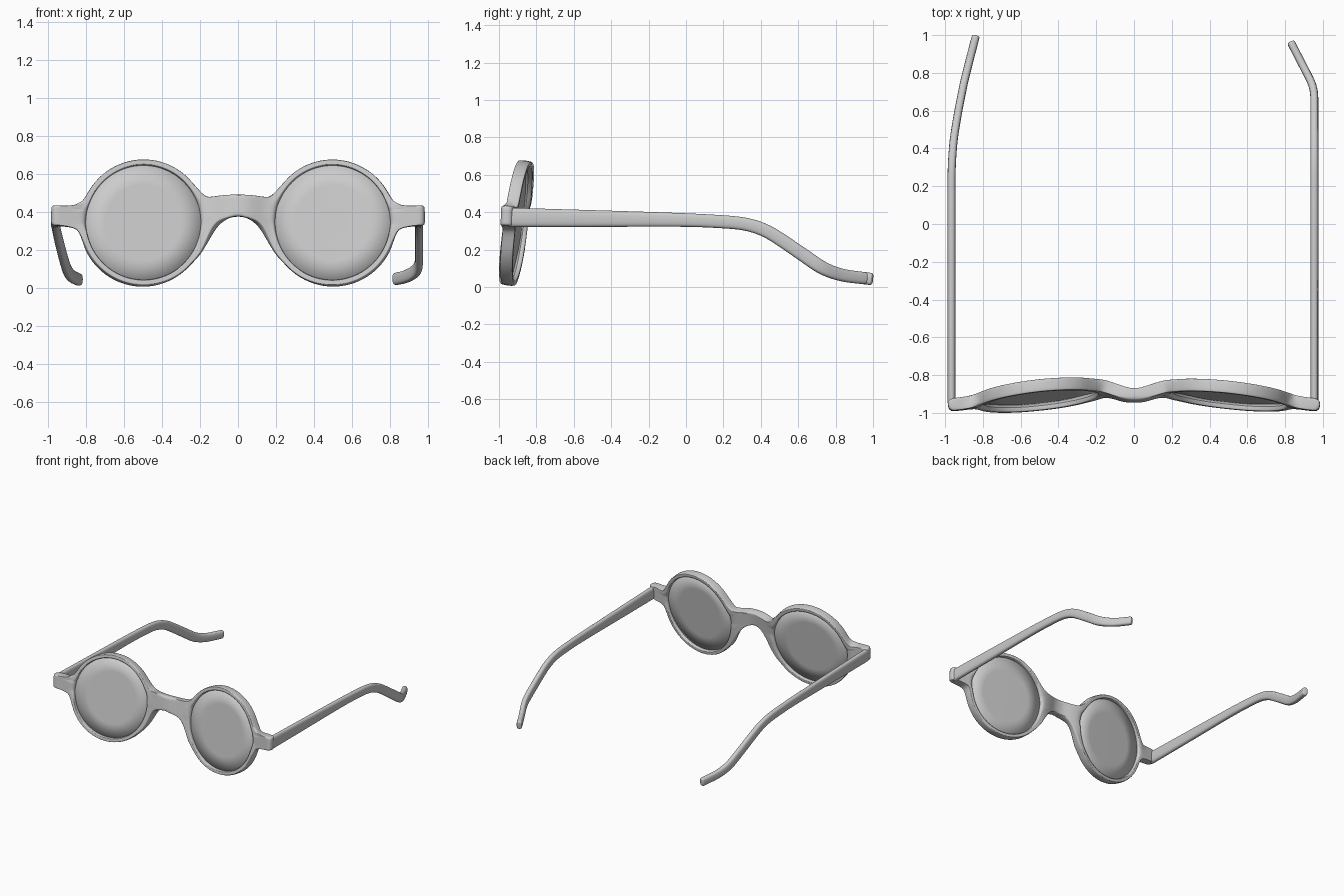
import bpy, bmesh, math
from mathutils import Vector

if "Cube" in bpy.data.objects:
    bpy.data.objects.remove(bpy.data.objects["Cube"])

CX, CZ = 0.5, 0.342          # lens centre
R_OUT, R_IN = 0.334, 0.302   # rim radii


def interp(table, v):
    if v <= table[0][0]:
        return table[0][1]
    for (a, fa), (b, fb) in zip(table, table[1:]):
        if v <= b:
            return fa + (fb - fa) * (v - a) / (b - a)
    return table[-1][1]


# Depth of the front piece: wrap along x plus forward tilt along z
WRAP = [(0, -.922), (.05, -.918), (.11, -.892), (.17, -.875), (.25, -.88),
        (.5, -.905), (.83, -.942), (.985, -.963)]


def depth(x, z):
    tilt = .155 if x < 0 else .13
    tilt += (.1425 - tilt) * max(0, 1 - abs(x) / .15)
    if abs(x) > .84:
        tilt *= .3
    return interp(WRAP, abs(x)) + tilt * (z - CZ)


def surface_point(x, z):
    return (x, depth(x, z), z)


def finish(bm, name, thickness=None, levels=2):
    bmesh.ops.remove_doubles(bm, verts=bm.verts[:], dist=1e-5)
    bmesh.ops.recalc_face_normals(bm, faces=bm.faces[:])
    me = bpy.data.meshes.new(name)
    bm.to_mesh(me)
    bm.free()
    me.polygons.foreach_set("use_smooth", [True] * len(me.polygons))
    ob = bpy.data.objects.new(name, me)
    bpy.context.collection.objects.link(ob)
    if thickness:
        m = ob.modifiers.new("thickness", 'SOLIDIFY')
        m.thickness = thickness
        m.offset = 0
    if levels:
        m = ob.modifiers.new("smooth", 'SUBSURF')
        m.levels = m.render_levels = levels
    return ob


def arc(a0, a1, n):
    return [(CX + R_OUT * math.cos(math.radians(a0 + (a1 - a0) * i / (n - 1))),
             CZ + R_OUT * math.sin(math.radians(a0 + (a1 - a0) * i / (n - 1))))
            for i in range(n)]


# Outline of one half: end piece, top of rim, bridge, bottom of rim
end_piece = [(.826, .262), (.843, .303), (.87, .318), (.92, .325), (.97, .328), (.987, .332),
             (.987, .352), (.987, .382), (.987, .412), (.985, .433), (.968, .436),
             (.92, .434), (.87, .431), (.84, .438), (.82, .458)]
bridge = [(.205, .512), (.175, .486), (.15, .475), (.11, .478), (.06, .488), (0, .492),
          (0, .465), (0, .435), (0, .405), (0, .378), (.04, .372), (.085, .353),
          (.12, .318), (.147, .268), (.174, .215), (.205, .166)]
outline = end_piece + arc(27, 136, 20) + bridge + arc(220, 336, 21)

# Evenly relaxed angles for the inner edge
angles = []
for x, z in outline:
    a = math.atan2(z - CZ, x - CX)
    while angles and a < angles[-1] - 1:
        a += 2 * math.pi
    angles.append(a)
n = len(angles)
for _ in range(12):
    angles = [(angles[i - 1] - (2 * math.pi if i == 0 else 0) + 2 * angles[i]
               + angles[(i + 1) % n] + (2 * math.pi if i == n - 1 else 0)) / 4
              for i in range(n)]

# Front frame: strip from lens opening to outline, both halves welded at the bridge
bm = bmesh.new()
for s in (-1, 1):
    rings = []
    for t in (0, .25, .5, .75, 1):
        ring = []
        for (x, z), a in zip(outline, angles):
            ix, iz = CX + R_IN * math.cos(a), CZ + R_IN * math.sin(a)
            ring.append(bm.verts.new(surface_point(s * (ix + (x - ix) * t), iz + (z - iz) * t)))
        rings.append(ring)
    for ra, rb in zip(rings, rings[1:]):
        for i in range(n):
            j = (i + 1) % n
            bm.faces.new((ra[i], ra[j], rb[j], rb[i]))
finish(bm, "front_frame", .066)

# Lenses: thin discs following the same surface
for s, side in ((-1, "left"), (1, "right")):
    bm = bmesh.new()
    seg = 72
    centre = bm.verts.new(surface_point(s * CX, CZ))
    prev = None
    for r in (.1, .2, .308):
        ring = [bm.verts.new(surface_point(s * (CX + r * math.cos(2 * math.pi * i / seg)),
                                           CZ + r * math.sin(2 * math.pi * i / seg)))
                for i in range(seg)]
        for i in range(seg):
            j = (i + 1) % seg
            if prev:
                bm.faces.new((prev[i], prev[j], ring[j], ring[i]))
            else:
                bm.faces.new((centre, ring[i], ring[j]))
        prev = ring
    finish(bm, side + "_lens", .02, 0)

# Temple arms: rounded-rectangle section swept along a bent path
Z = [(-.95, .373), (-.5, .366), (0, .36), (.25, .346), (.35, .333), (.45, .292), (.6, .19),
     (.72, .106), (.78, .077), (.86, .058), (1, .042)]
H = [(-.95, .104), (-.5, .092), (0, .072), (.3, .07), (.7, .074), (.85, .068), (1, .066)]
X = {-1: [(.3, .966), (.45, .955), (.6, .93), (.75, .9), (.85, .875), (1, .836)],
     1: [(.68, .955), (.73, .95), (.965, .829)]}
TIP = {-1: .998, 1: .965}
YS = [-.95, -.944, -.92, -.5, 0, .15, .25, .32, .38, .44, .5, .56, .62, .67, .71, .75, .8, .86, .91]
SECTION = [(-1, -.6), (-.55, -1), (.55, -1), (1, -.6), (1, .6), (.55, 1), (-.55, 1), (-1, .6)]

for s, side in ((-1, "left"), (1, "right")):
    ys = YS + [TIP[s] - .022, TIP[s] - .004, TIP[s]]
    path = [Vector((s * interp(X[s], y), y, interp(Z, y))) for y in ys]
    bm = bmesh.new()
    prev = None
    for i, p in enumerate(path):
        t = (path[min(i + 1, len(path) - 1)] - path[max(i - 1, 0)]).normalized()
        across = t.cross(Vector((0, 0, 1))).normalized()
        up = across.cross(t)
        scale = .7 if i == len(path) - 1 else 1
        h = interp(H, p.y) / 2 * scale
        ring = [bm.verts.new(p + across * (.0215 * scale * u) + up * (h * v)) for u, v in SECTION]
        if prev:
            for a in range(8):
                b = (a + 1) % 8
                bm.faces.new((prev[a], prev[b], ring[b], ring[a]))
        else:
            bm.faces.new(ring)
        prev = ring
    bm.faces.new(prev)
    finish(bm, side + "_temple")
